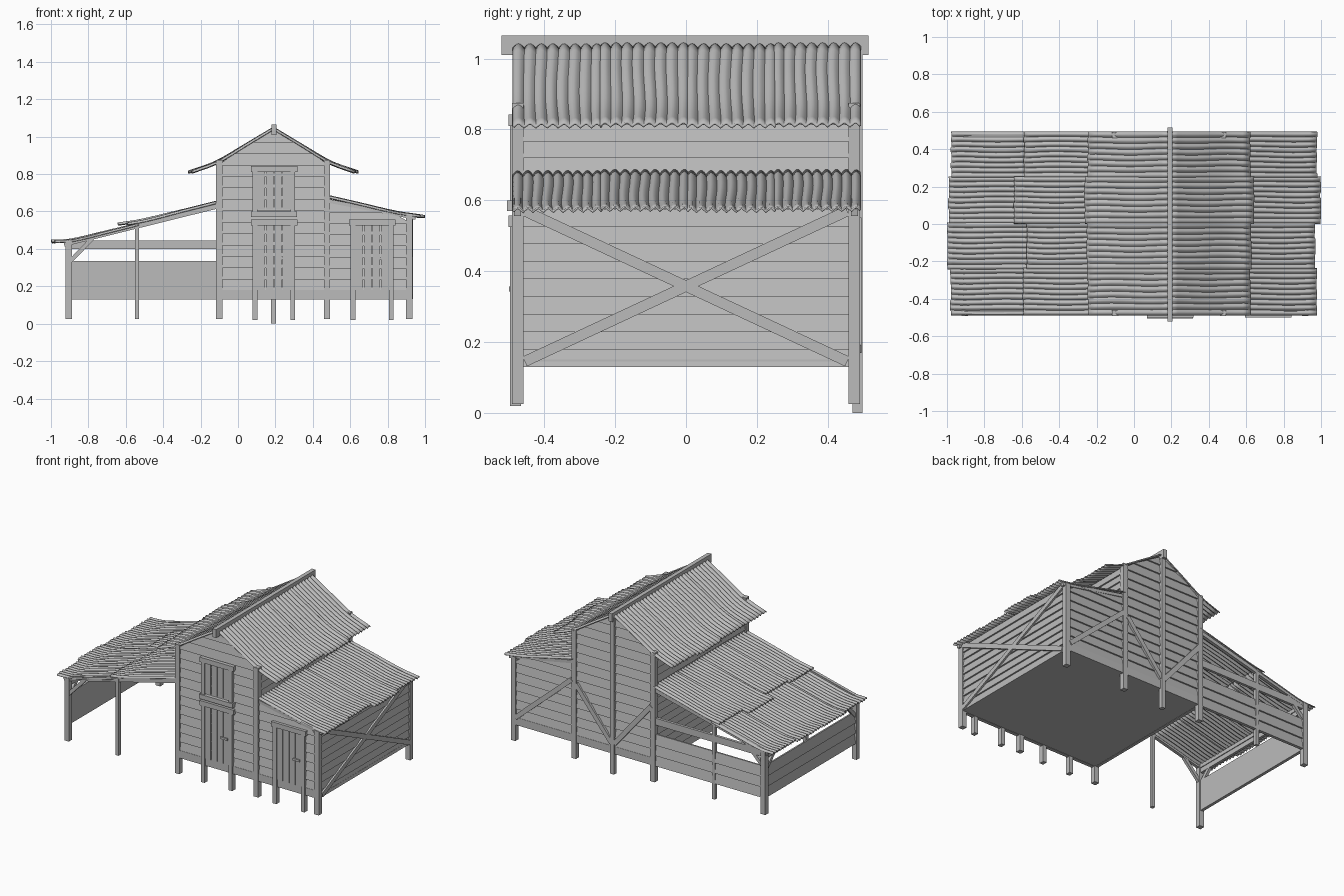
import bpy, bmesh, math, random
from mathutils import Vector, Matrix

random.seed(4)
if "Cube" in bpy.data.objects:
    bpy.data.objects.remove(bpy.data.objects["Cube"])

# One weathered grey for the whole building
grey = bpy.data.materials.new("weathered_grey")
grey.use_nodes = True
grey.diffuse_color = (0.5, 0.5, 0.5, 1)
grey.node_tree.nodes["Principled BSDF"].inputs["Base Color"].default_value = (0.5, 0.5, 0.5, 1)


def finish(name, bm, recalc=True):
    if recalc:
        bmesh.ops.recalc_face_normals(bm, faces=bm.faces)
    mesh = bpy.data.meshes.new(name)
    bm.to_mesh(mesh)
    bm.free()
    mesh.materials.append(grey)
    obj = bpy.data.objects.new(name, mesh)
    bpy.context.collection.objects.link(obj)
    return obj


def box(name, x, y, z):
    """Box from three (low, high) ranges."""
    bm = bmesh.new()
    bmesh.ops.create_cube(bm, size=1)
    for v in bm.verts:
        v.co = [r[0] + (c + 0.5) * (r[1] - r[0]) for c, r in zip(v.co, (x, y, z))]
    return finish(name, bm)


def post(name, x, y, z0, z1, w=0.03):
    return box(name, (x - w / 2, x + w / 2), (y - w / 2, y + w / 2), (z0, z1))


def beam(name, a, b, thick=0.015, tall=0.03):
    """Sloping timber between two points."""
    a, b = Vector(a), Vector(b)
    d = b - a
    bm = bmesh.new()
    bmesh.ops.create_cube(bm, size=1)
    rot = d.to_track_quat('Z', 'Y').to_matrix().to_4x4()
    size = Matrix.Diagonal((thick, tall, d.length, 1))
    bm.transform(Matrix.Translation((a + b) / 2) @ rot @ size)
    return finish(name, bm)


def siding(name, axis, at, side, ends, z0, z1, rows):
    """Lapped boards; ends(z) gives the wall's extent at a height."""
    bm = bmesh.new()
    step = (z1 - z0) / rows
    for i in range(rows):
        low, high = z0 + i * step, z0 + (i + 1) * step
        verts = []
        for k in (0, 1):
            for z, out in ((low, 0.012), (high, 0.002), (high, -0.008), (low, -0.008)):
                u, o = ends(z)[k], at + side * out
                verts.append(bm.verts.new((u, o, z) if axis == 'x' else (o, u, z)))
        bm.faces.new(verts[:4])
        bm.faces.new(verts[4:])
        for j in range(4):
            n = (j + 1) % 4
            bm.faces.new((verts[j], verts[n], verts[n + 4], verts[j + 4]))
    return finish(name, bm)


def sample(profile, t):
    """Smooth (Catmull-Rom) point on a polyline, t from 0 to 1."""
    p = [Vector(q) for q in profile]
    p = [2 * p[0] - p[1]] + p + [2 * p[-1] - p[-2]]
    n = len(profile) - 1
    i = min(int(t * n), n - 1)
    f = t * n - i
    a, b, c, d = p[i:i + 4]
    return 0.5 * (2 * b + (c - a) * f + (2 * a - 5 * b + 4 * c - d) * f * f
                  + (3 * b - a - 3 * c + d) * f ** 3)


def roof(name, profile, eaves, ribs=8, rows=10, segs=6):
    """Four scalloped sheets side by side, each reaching its own eave x."""
    bm = bmesh.new()
    edges = (-0.485, -0.24, 0.005, 0.25, 0.49)
    x0, x1 = profile[0][0], profile[-1][0]
    for s, eave in enumerate(eaves):
        y0, y1 = edges[s] - 0.004, edges[s + 1] + 0.004
        lift = 0.003 * (s % 2)
        wander = random.uniform(0, 6)
        cols = ribs * segs
        trim = [random.uniform(-0.006, 0.003) for _ in range(ribs + 1)]
        grid = []
        for r in range(rows + 1):
            t = r / rows
            x, z = sample(profile, t)
            line = []
            for c in range(cols + 1):
                bump = 0.011 * abs(math.sin(math.pi * c / segs))
                stretch = (eave - x1 + math.copysign(trim[c // segs], x1 - x0)) * t
                sway = 0.003 * math.sin(t * 7 + wander) * math.sin(math.pi * c / cols)
                y = y0 + (y1 - y0) * c / cols + sway
                line.append(bm.verts.new((x + stretch, y, z + bump + lift)))
            grid.append(line)
        for r in range(rows):
            for c in range(cols):
                quad = (grid[r][c], grid[r + 1][c], grid[r + 1][c + 1], grid[r][c + 1])
                bm.faces.new(quad if x1 > x0 else quad[::-1])
    obj = finish(name, bm, recalc=False)
    obj.data.shade_smooth()
    obj.data.set_sharp_from_angle(angle=math.radians(40))
    solid = obj.modifiers.new("thickness", 'SOLIDIFY')
    solid.thickness = 0.006
    solid.offset = -1
    return obj


# Roofs: steep tower roof and the two lean-tos
def tower_slope(s):
    return [(0.19 + s * d, z) for d, z in ((0, 1.04), (0.15, 0.95), (0.3, 0.86), (0.44, 0.808))]


roof("tower_roof_left_side", tower_slope(1), (0.62, 0.625, 0.64, 0.62))
roof("tower_roof_right_side", tower_slope(-1), (-0.245, -0.25, -0.262, -0.245))
roof("closed_lean_to_roof", [(0.48, 0.675), (0.65, 0.635), (0.83, 0.592), (0.97, 0.57)],
     (0.975, 0.965, 0.995, 0.975), ribs=9)
roof("open_lean_to_upper_roof", [(-0.1, 0.648), (-0.3, 0.597), (-0.48, 0.55), (-0.59, 0.53)],
     (-0.59, -0.572, -0.64, -0.585), ribs=9)
roof("open_lean_to_lower_roof", [(-0.53, 0.527), (-0.7, 0.484), (-0.87, 0.442), (-0.97, 0.436)],
     (-0.978, -0.996, -0.988, -0.975), ribs=9)
box("ridge_beam", (0.178, 0.205), (-0.52, 0.515), (1.01, 1.065))


# Tower and closed lean-to walls
def tower_ends(z):
    half = 0.295 * min(1, max(0.01, (1.035 - z) / 0.175))
    return 0.19 - half, 0.19 + half


def closed_ends(z):
    return 0.485, 0.485 + 0.445 * min(1, max(0.01, (0.66 - z) / 0.085))


def depth_ends(z):
    return -0.475, 0.475


def open_ends(z):
    return -0.905, -0.105


for label, side in (("front", -1), ("back", 1)):
    y = 0.474 * side
    siding(label + "_tower_siding", 'x', y, side, tower_ends, 0.175, 1.03, 14)
    siding(label + "_closed_siding", 'x', y, side, closed_ends, 0.175, 0.655, 8)
    box(label + "_sill_board", (-0.11, 0.93), sorted((y - side * 0.01, y + side * 0.013)), (0.13, 0.18))
siding("closed_lean_to_side_siding", 'y', 0.916, 1, depth_ends, 0.13, 0.575, 9)
siding("tower_left_siding", 'y', 0.478, 1, depth_ends, 0.53, 0.86, 7)
siding("tower_right_siding", 'y', -0.1, -1, depth_ends, 0.13, 0.86, 15)
box("floor", (-0.105, 0.925), (-0.47, 0.47), (0.132, 0.15))

# Low plank walls and rails of the open lean-to
siding("open_back_planks", 'x', 0.474, 1, open_ends, 0.13, 0.335, 3)
siding("open_side_planks", 'y', -0.903, -1, depth_ends, 0.13, 0.335, 3)
box("open_back_rail", (-0.905, -0.105), (0.466, 0.484), (0.4, 0.445))
box("open_side_rail", (-0.912, -0.895), (-0.475, 0.475), (0.385, 0.43))
box("open_eave_beam", (-0.915, -0.89), (-0.48, 0.48), (0.415, 0.44))

# Main posts, rafters and knee braces, front and back
for label, side in (("front", -1), ("back", 1)):
    y = 0.475 * side
    for part, x, top in (("tower_right", -0.1, 0.875), ("tower_left", 0.475, 0.875),
                         ("closed_corner", 0.916, 0.578), ("open_middle", -0.54, 0.53),
                         ("open_corner", -0.905, 0.44)):
        post(f"{label}_{part}_post", x, y, 0.025, top, 0.022 if part == "open_middle" else 0.033)
    beam(label + "_open_rafter", (-0.93, y, 0.425), (-0.11, y, 0.628), 0.02, 0.025)
    beam(label + "_closed_rafter", (0.49, y, 0.655), (0.95, y, 0.566), 0.02, 0.02)
    beam(label + "_knee_brace", (-0.9, y, 0.33), (-0.78, y, 0.455), 0.018, 0.022)
    beam(label + "_side_knee_brace", (-0.905, y, 0.3), (-0.905, y - side * 0.12, 0.425), 0.018, 0.022)

# Back centre post and diagonal bracing
post("back_centre_post", 0.19, 0.484, 0, 1.03, 0.028)
beam("back_closed_brace", (0.9, 0.488, 0.18), (0.49, 0.488, 0.54))
beam("back_tower_brace_left", (0.46, 0.488, 0.52), (0.2, 0.488, 0.2))
beam("back_tower_brace_right", (-0.09, 0.488, 0.52), (0.18, 0.488, 0.2))
for s in (-1, 1):
    beam("side_cross_brace", (0.93, -0.455 * s, 0.145), (0.93, 0.455 * s, 0.57), 0.012)


# Doors built from upright boards with a frame around them
def door(name, x0, x1, z0, z1, post_foot, handle):
    width = (x1 - x0) / 4
    for i in range(4):
        x = x0 + i * width
        box(name + "_board", (x + 0.002, x + width - 0.002), (-0.491, -0.47), (z0, z1))
    for x in (x0 - 0.011, x1 + 0.011):
        box(name + "_jamb", (x - 0.013, x + 0.013), (-0.497, -0.465), (post_foot, z1 + 0.01))
    box(name + "_header", (x0 - 0.032, x1 + 0.035), (-0.501, -0.465), (z1, z1 + 0.032))
    if handle:
        box(name + "_handle", (x1 - 0.06, x1 - 0.012), (-0.499, -0.488), (0.342, 0.356))


door("tower_door", 0.102, 0.282, 0.18, 0.525, 0.02, True)
door("loft_door", 0.102, 0.282, 0.61, 0.81, 0.58, False)
door("closed_lean_to_door", 0.625, 0.808, 0.18, 0.525, 0.02, True)
box("loft_sill", (0.07, 0.315), (-0.505, -0.465), (0.57, 0.6))
